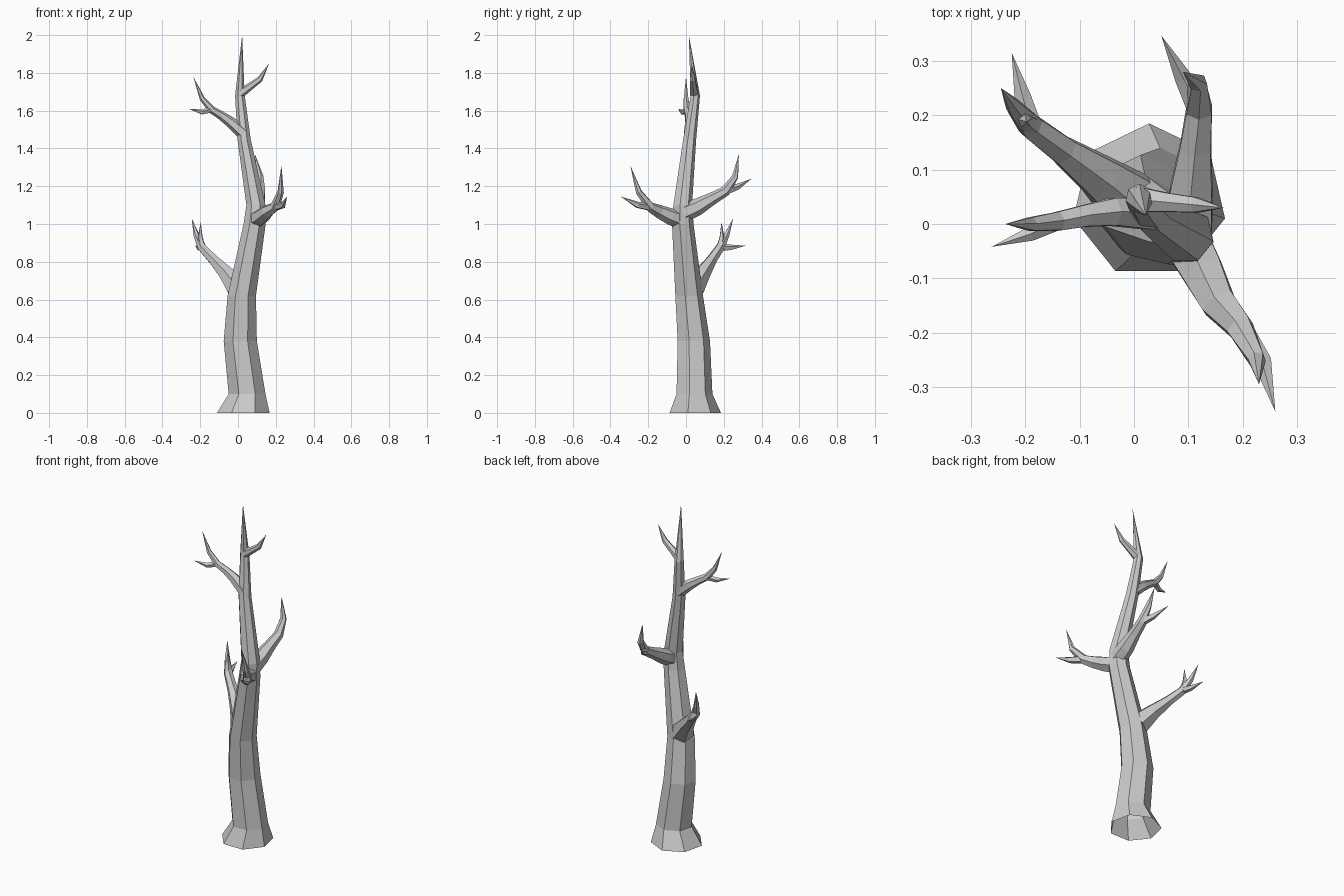
import bpy, bmesh
from math import cos, sin, tau
from mathutils import Vector


def limb(name, path, sides, ref=(0, 0, 1), flat=False):
    """Tapered faceted tube through (x, y, z, radius) points; the last point is a sharp tip."""
    bm = bmesh.new()
    pts = [Vector(p[:3]) for p in path]
    rings = []
    for i, p in enumerate(pts[:-1]):
        d = (pts[i + 1] - p).normalized()
        if i:
            d = (d + (p - pts[i - 1]).normalized()).normalized()
        if flat:
            d = Vector((0, 0, 1))
        u = Vector(ref)
        u = (u - d * u.dot(d)).normalized()
        v = d.cross(u)
        r = path[i][3]
        rings.append([bm.verts.new(p + r * (u * cos(tau * k / sides) + v * sin(tau * k / sides)))
                      for k in range(sides)])
    for a, b in zip(rings, rings[1:]):
        for k in range(sides):
            j = (k + 1) % sides
            bm.faces.new((a[k], a[j], b[j], b[k]))
    tip = bm.verts.new(pts[-1])
    for k in range(sides):
        bm.faces.new((rings[-1][k], rings[-1][(k + 1) % sides], tip))
    bm.normal_update()
    me = bpy.data.meshes.new(name)
    bm.to_mesh(me)
    bm.free()
    ob = bpy.data.objects.new(name, me)
    bpy.context.collection.objects.link(ob)
    return ob


# Trunk: seven-sided, flared and open at the foot
limb("trunk", [(.028, .042, 0, .143), (.048, .04, .1, .1), (.012, .037, .38, .09),
               (.02, .013, .62, .077), (.088, -.02, 1.0, .06), (.095, -.02, 1.1, .052),
               (.032, .018, 1.45, .036), (.01, .048, 1.68, .026), (.022, .015, 2.0)],
     7, ref=(0, 1, 0), flat=True)

# Branches: main limb, then the twigs that fork from its end
branches = {
    "lower_left_branch": (
        [(.0, .035, .66, .065), (-.06, .085, .735, .045), (-.13, .135, .81, .029), (-.19, .18, .875, .025)],
        [[(-.22, .215, .94, .016), (-.245, .25, 1.03)],
         [(-.205, .235, .875, .016), (-.225, .315, .885)],
         [(-.2, .19, .93, .014), (-.197, .188, 1.01)]]),
    "middle_front_branch": (
        [(.09, -.02, 1.02, .05), (.125, -.085, 1.04, .044), (.155, -.145, 1.067, .036), (.195, -.19, 1.09, .027)],
        [[(.226, -.25, 1.17, .017), (.23, -.295, 1.31)],
         [(.237, -.255, 1.1, .018), (.26, -.345, 1.145)]]),
    "middle_back_branch": (
        [(.1, -.01, 1.06, .05), (.105, .06, 1.09, .045), (.113, .14, 1.135, .033), (.12, .21, 1.175, .027)],
        [[(.117, .26, 1.25, .018), (.09, .28, 1.37)],
         [(.09, .27, 1.195, .017), (.05, .347, 1.24)]]),
    "upper_left_branch": (
        [(.03, .02, 1.48, .035), (-.04, .022, 1.54, .029), (-.09, .015, 1.575, .023), (-.14, .005, 1.605, .02)],
        [[(-.19, .0, 1.665, .014), (-.237, .0, 1.78)],
         [(-.19, -.018, 1.592, .014), (-.262, -.042, 1.61)]]),
    "upper_right_branch": (
        [(.01, .045, 1.69, .026), (.06, .04, 1.725, .02)],
        [[(.115, .035, 1.765, .016), (.165, .03, 1.85)]]),
}
for name, (main, twigs) in branches.items():
    limb(name, main + twigs[0], 6)
    for n, twig in enumerate(twigs[1:], 1):
        x, y, z, r = main[-1]
        limb(f"{name}_twig_{n}", [(x, y, z, r * .85)] + twig, 5)
